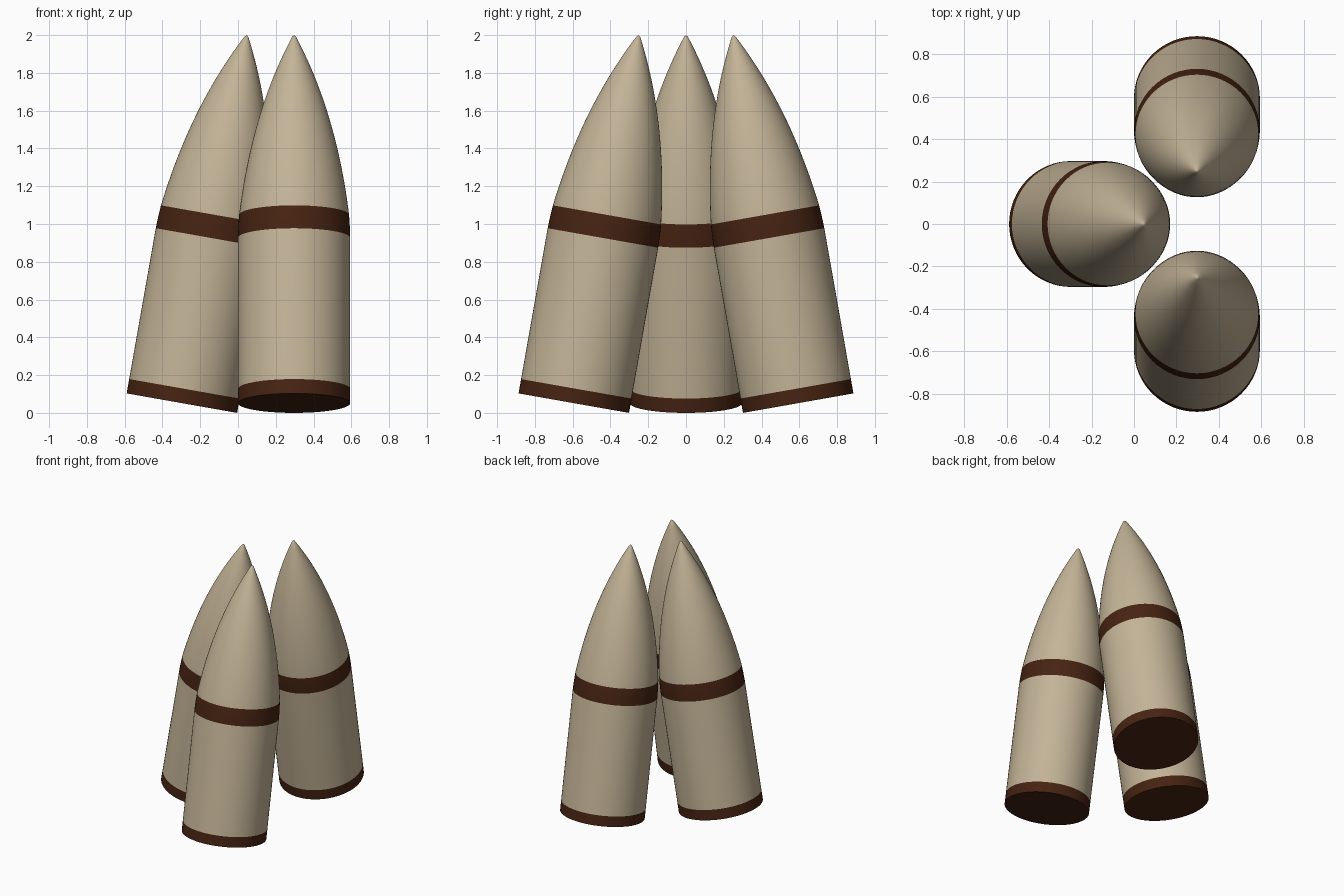
import bpy, bmesh, math
from mathutils import Vector
from mathutils.geometry import interpolate_bezier

cube = bpy.data.objects.get("Cube")
if cube:
    bpy.data.objects.remove(cube)

SIDES = 64
TILT = math.radians(10)
RADIUS = 0.297
BASE_TOP, BAND_LOW, BAND_TOP, TIP = 0.077, 0.888, 1.012, 1.978


def material(name, color):
    mat = bpy.data.materials.new(name)
    mat.use_nodes = True
    mat.diffuse_color = color
    mat.node_tree.nodes["Principled BSDF"].inputs["Base Color"].default_value = color
    return mat


tan = material("tan", (0.55, 0.455, 0.31, 1))
brown = material("dark brown", (0.062, 0.017, 0.006, 1))


def profile():
    """Radius and height pairs: straight body, band, then curved nose."""
    body = [(RADIUS, 0), (RADIUS, BASE_TOP), (RADIUS, BAND_LOW), (0.295, 0.95)]
    nose = interpolate_bezier(Vector((0.291, BAND_TOP)), Vector((0.253, 1.33)),
                              Vector((0.172, 1.66)), Vector((0.01, 1.97)), 24)
    return body + [(p.x, p.y) for p in nose]


def make_shell(name, location, rotation):
    bm = bmesh.new()
    rings = []
    for r, z in profile():
        rings.append([bm.verts.new((r * math.cos(a), r * math.sin(a), z))
                      for a in (math.tau * i / SIDES for i in range(SIDES))])
    # Walls, flat base and pointed tip
    for low, high in zip(rings, rings[1:]):
        for i in range(SIDES):
            j = (i + 1) % SIDES
            bm.faces.new((low[i], low[j], high[j], high[i]))
    bm.faces.new(rings[0][::-1])
    tip = bm.verts.new((0, 0, TIP))
    for i in range(SIDES):
        bm.faces.new((rings[-1][i], rings[-1][(i + 1) % SIDES], tip))
    # Brown base rim and brown band by height
    for f in bm.faces:
        z = sum(v.co.z for v in f.verts) / len(f.verts)
        f.material_index = int(z < BASE_TOP or BAND_LOW < z < BAND_TOP)
    mesh = bpy.data.meshes.new(name)
    bm.to_mesh(mesh)
    bm.free()
    mesh.materials.append(tan)
    mesh.materials.append(brown)
    obj = bpy.data.objects.new(name, mesh)
    obj.location = location
    obj.rotation_euler = rotation
    bpy.context.collection.objects.link(obj)
    bpy.ops.object.select_all(action='DESELECT')
    obj.select_set(True)
    bpy.context.view_layer.objects.active = obj
    bpy.ops.object.shade_smooth_by_angle(angle=math.radians(30))


# Three shells leaning inwards
lift = RADIUS * math.sin(TILT)
make_shell("right_shell", (-0.297, 0, lift), (0, TILT, 0))
for name, side in (("front_shell", -1), ("back_shell", 1)):
    make_shell(name, (0.297, side * 0.594, lift), (side * TILT, 0, 0))
